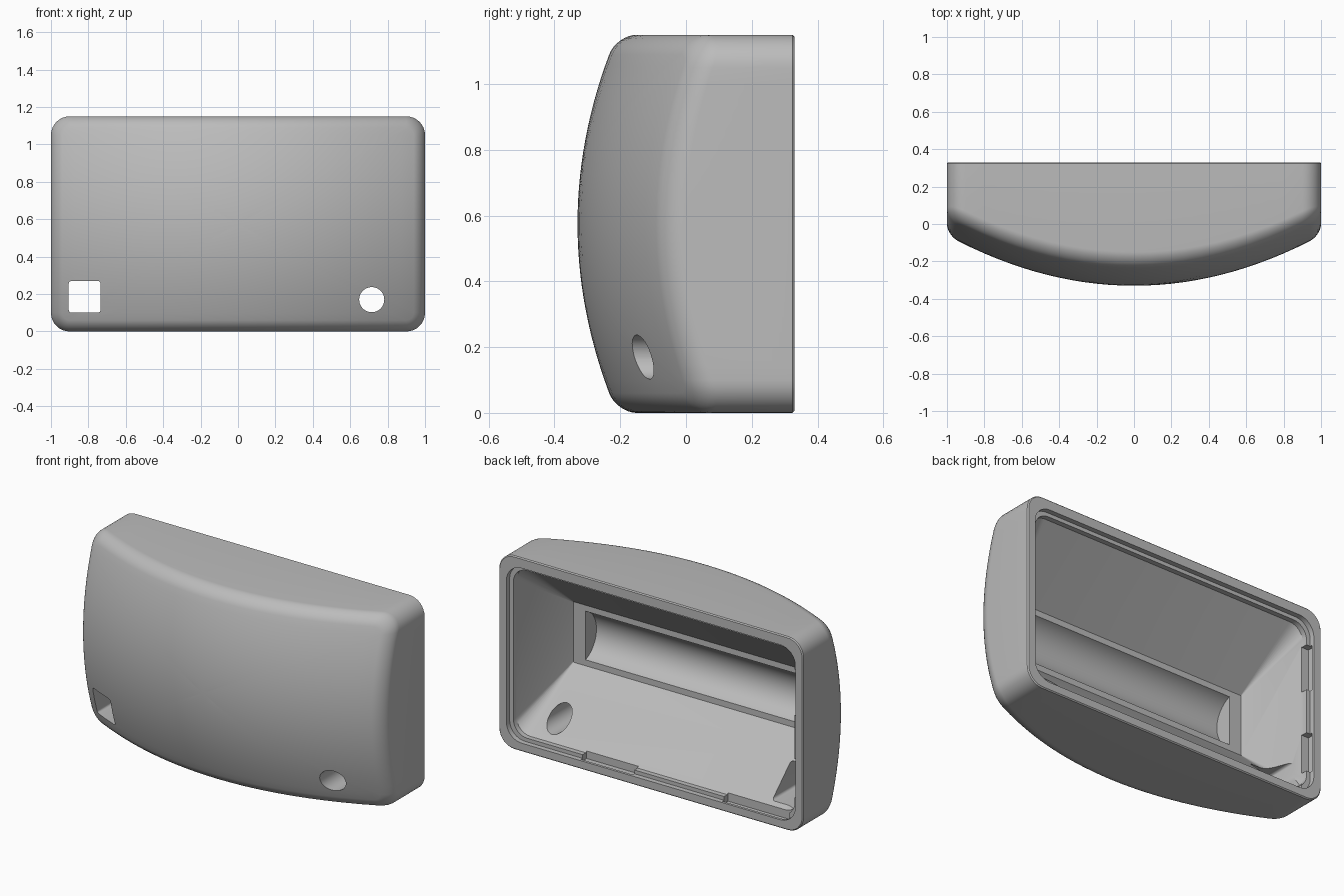
import bpy, bmesh, math
from mathutils import Matrix

if "Cube" in bpy.data.objects:
    bpy.data.objects.remove(bpy.data.objects["Cube"])

ZC = 0.575  # mid height

grey = bpy.data.materials.new("plain grey")
grey.diffuse_color = (0.5, 0.5, 0.5, 1)
grey.use_nodes = True
grey.node_tree.nodes["Principled BSDF"].inputs["Base Color"].default_value = grey.diffuse_color


def outline(hx, z0, z1, r, n=20, m=8):
    """Rounded rectangle in x, z; straight runs are subdivided."""
    corners = [(hx - r, z0 + r, -90), (hx - r, z1 - r, 0),
               (-hx + r, z1 - r, 90), (-hx + r, z0 + r, 180)]
    pts = []
    for i, (cx, cz, a0) in enumerate(corners):
        for k in range(m + 1):
            a = math.radians(a0 + 90 * k / m)
            pts.append((cx + r * math.cos(a), cz + r * math.sin(a)))
        nx, nz, a1 = corners[(i + 1) % 4]
        b = math.radians(a1)
        ex, ez = nx + r * math.cos(b), nz + r * math.sin(b)
        sx, sz = pts[-1]
        pts += [(sx + (ex - sx) * k / n, sz + (ez - sz) * k / n) for k in range(1, n)]
    return pts


def dome(x, z):
    """Doubly curved front face."""
    return -0.33 + 0.27 * x * x + 0.12 * ((z - ZC) / ZC) ** 2


def loft(name, rings, tip=None):
    bm = bmesh.new()
    loops = [[bm.verts.new(p) for p in ring] for ring in rings]
    n = len(loops[0])
    for a, b in zip(loops, loops[1:]):
        for i in range(n):
            j = (i + 1) % n
            bm.faces.new((a[i], a[j], b[j], b[i]))
    bm.faces.new(loops[0])
    if tip:
        t = bm.verts.new(tip)
        for i in range(n):
            bm.faces.new((loops[-1][i], loops[-1][(i + 1) % n], t))
    else:
        bm.faces.new(loops[-1])
    return finish(name, bm)


def finish(name, bm):
    bmesh.ops.recalc_face_normals(bm, faces=bm.faces)
    me = bpy.data.meshes.new(name)
    bm.to_mesh(me)
    bm.free()
    me.materials.append(grey)
    ob = bpy.data.objects.new(name, me)
    bpy.context.collection.objects.link(ob)
    return ob


def flat(y, hx, z0, z1, r, n=20, m=8):
    return [(x, y, z) for x, z in outline(hx, z0, z1, r, n, m)]


def box(name, x0, x1, y0, y1, z0, z1):
    bm = bmesh.new()
    bmesh.ops.create_cube(bm, size=1)
    for v in bm.verts:
        v.co = ((x0 + x1) / 2 + v.co.x * (x1 - x0), (y0 + y1) / 2 + v.co.y * (y1 - y0),
                (z0 + z1) / 2 + v.co.z * (z1 - z0))
    return finish(name, bm)


def cylinder(name, axis, centre, r, length):
    bm = bmesh.new()
    bmesh.ops.create_cone(bm, cap_ends=True, segments=64, radius1=r, radius2=r, depth=length,
                          matrix=Matrix.Translation(centre) @ Matrix.Rotation(math.pi / 2, 4, axis))
    return finish(name, bm)


# Housing: straight walls, rounded front edge, domed front
R = 0.06
rings = [flat(0.33, 0.994, 0.006, 1.144, 0.094), flat(0.324, 1, 0, 1.15, 0.1)]
for k in range(9):
    a = math.pi / 2 * k / 8
    d = R * (1 - math.cos(a))
    rings.append([(x, dome(x, z) + R * (1 - math.sin(a)), z)
                  for x, z in outline(1 - d, d, 1.15 - d, 0.1 - d)])
edge = outline(1 - R, R, 1.15 - R, 0.1 - R)
for k in range(1, 14):
    t = 1 - k / 14
    rings.append([(x * t, dome(x * t, ZC + (z - ZC) * t), ZC + (z - ZC) * t) for x, z in edge])
housing = loft("housing", rings, (0, dome(0, ZC), ZC))

# Cavity: rim recess, narrower lip, then a funnel down to the flat cell seat
cutters = [loft("cavity_cutter", [
    flat(0.40, 0.95, 0.05, 1.09, 0.10, 1),
    flat(0.30, 0.95, 0.05, 1.09, 0.10, 1),
    flat(0.30, 0.925, 0.072, 1.068, 0.09, 1),
    flat(0.27, 0.925, 0.072, 1.068, 0.09, 1),
    flat(-0.07, 0.79, 0.395, 0.755, 0.004, 1)])]

# Round trough in the seat
cutters.append(cylinder("trough_cutter", 'Y', (0, -0.02, ZC), 0.153, 1.42))

# Round and square openings through the front
cutters.append(cylinder("round_hole_cutter", 'X', (0.715, 0, 0.17), 0.067, 1.2))
sq = outline(0.085, 0.10, 0.27, 0.015, 1, 4)
cutters.append(loft("square_hole_cutter", [[(x - 0.82, y, z) for x, z in sq] for y in (0.29, -0.5)]))

# Clip notches in the lip
for x0, x1, z0 in ((0.13, 0.47, 0.035), (-0.89, -0.46, 0.03)):
    cutters.append(box("bottom_notch_cutter", x0, x1, 0.262, 0.315, z0, 0.12))
for z0, z1 in ((0.68, 0.95), (0.19, 0.42)):
    cutters.append(box("side_notch_cutter", -0.97, -0.90, 0.262, 0.315, z0, z1))

bpy.context.view_layer.objects.active = housing
housing.select_set(True)
for c in cutters:
    mod = housing.modifiers.new(c.name, 'BOOLEAN')
    mod.operation = 'DIFFERENCE'
    mod.solver = 'EXACT'
    mod.object = c
    bpy.ops.object.modifier_apply(modifier=mod.name)
for c in cutters:
    bpy.data.objects.remove(c)
bpy.ops.object.shade_smooth_by_angle(angle=math.radians(30))
